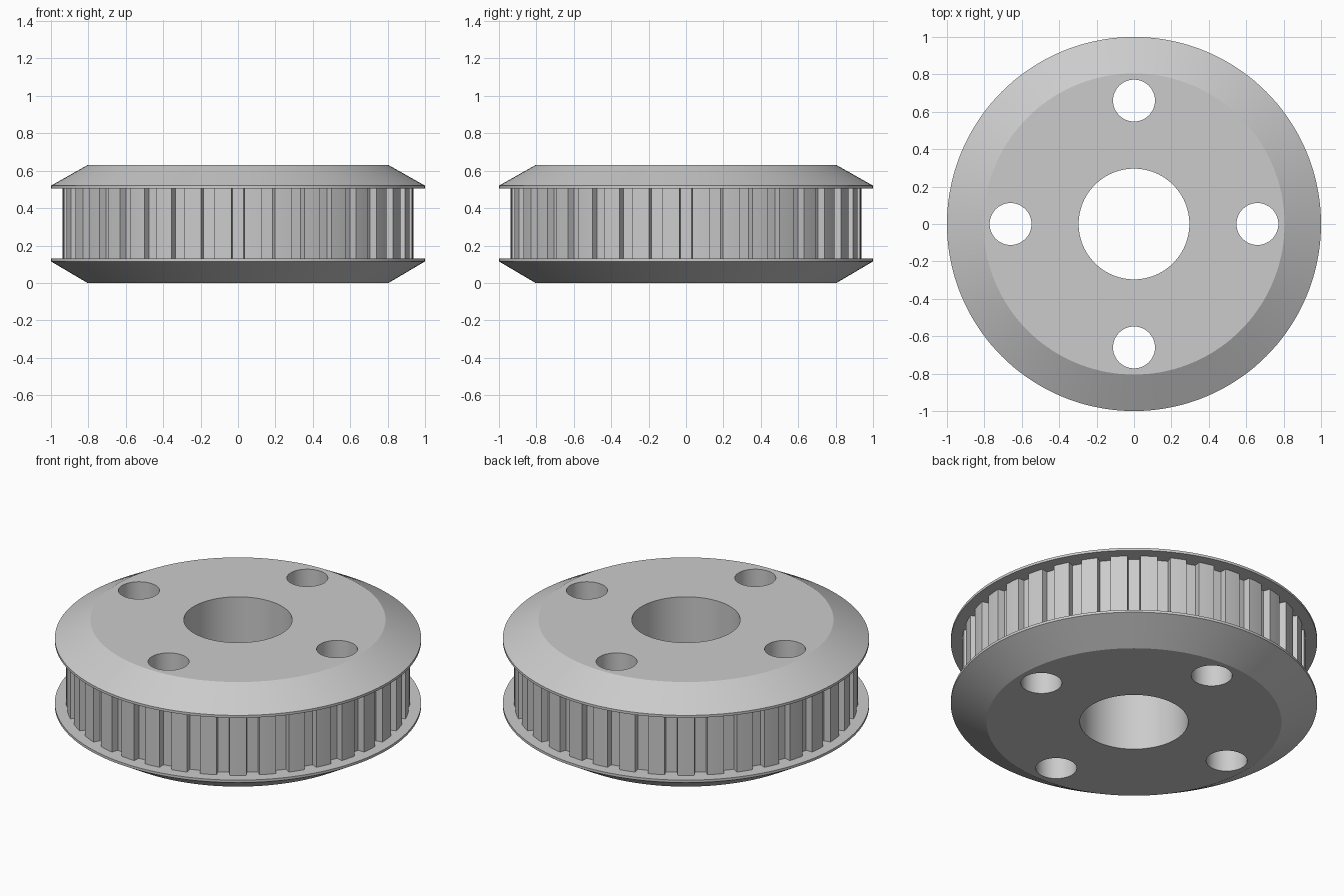
import bpy, bmesh, math
from math import sin, cos, radians, tau

old = bpy.data.objects.get("Cube")
if old:
    bpy.data.objects.remove(old, do_unlink=True)

steel = bpy.data.materials.new("grey_metal")
steel.use_nodes = True
GREY = (0.6, 0.6, 0.6, 1)
steel.diffuse_color = GREY
steel.node_tree.nodes["Principled BSDF"].inputs["Base Color"].default_value = GREY

TEETH = 36
PITCH = 360 / TEETH
LOW, HIGH, TOP = 0.13, 0.505, 0.63   # toothed band and overall height


def ring(radius, segments=144, cx=0, cy=0):
    return [(cx + radius * cos(tau * i / segments),
             cy + radius * sin(tau * i / segments)) for i in range(segments)]


def stack(name, layers):
    """Closed solid from matching outlines, given as (outline, z) from low to high."""
    bm = bmesh.new()
    loops = [[bm.verts.new((x, y, z)) for x, y in outline] for outline, z in layers]
    bm.faces.new(loops[0][::-1])
    bm.faces.new(loops[-1])
    for a, b in zip(loops, loops[1:]):
        for i in range(len(a)):
            j = (i + 1) % len(a)
            bm.faces.new((a[i], a[j], b[j], b[i]))
    mesh = bpy.data.meshes.new(name)
    bm.to_mesh(mesh)
    bm.free()
    mesh.materials.append(steel)
    obj = bpy.data.objects.new(name, mesh)
    bpy.context.collection.objects.link(obj)
    return obj


# Toothed band: narrow grooves between wide rounded lands
TIP, ROOT = 0.938, 0.898
tooth = [(ROOT, -1.9), (ROOT, 1.9), (TIP, 2.2), (TIP, 3.6),
         (TIP, 5), (TIP, 6.4), (TIP, 7.8)]
outline = [(r * cos(radians(k * PITCH + a)), r * sin(radians(k * PITCH + a)))
           for k in range(TEETH) for r, a in tooth]
band = stack("toothed_band", [(outline, LOW), (outline, HIGH)])

# Flanges with a thin rim and a bevelled outer side
rim, face = ring(1.0), ring(0.805)
lower = stack("lower_flange", [(face, 0), (rim, 0.115), (rim, LOW)])
upper = stack("upper_flange", [(rim, HIGH), (rim, 0.52), (face, TOP)])

# Cutters for the bore and the four bolt holes
holes = [ring(0.296, 96)]
for k in range(4):
    holes.append(ring(0.112, 48, 0.66 * cos(k * tau / 4), 0.66 * sin(k * tau / 4)))
cutters = [stack("hole_cutter", [(h, -0.1), (h, TOP + 0.1)]) for h in holes]

for part in (band, lower, upper):
    bpy.ops.object.select_all(action='DESELECT')
    bpy.context.view_layer.objects.active = part
    part.select_set(True)
    for cutter in cutters:
        mod = part.modifiers.new("hole", 'BOOLEAN')
        mod.operation = 'DIFFERENCE'
        mod.solver = 'EXACT'
        mod.object = cutter
        bpy.ops.object.modifier_apply(modifier=mod.name)
    bpy.ops.object.shade_smooth_by_angle(angle=radians(25))

for cutter in cutters:
    bpy.data.objects.remove(cutter, do_unlink=True)
